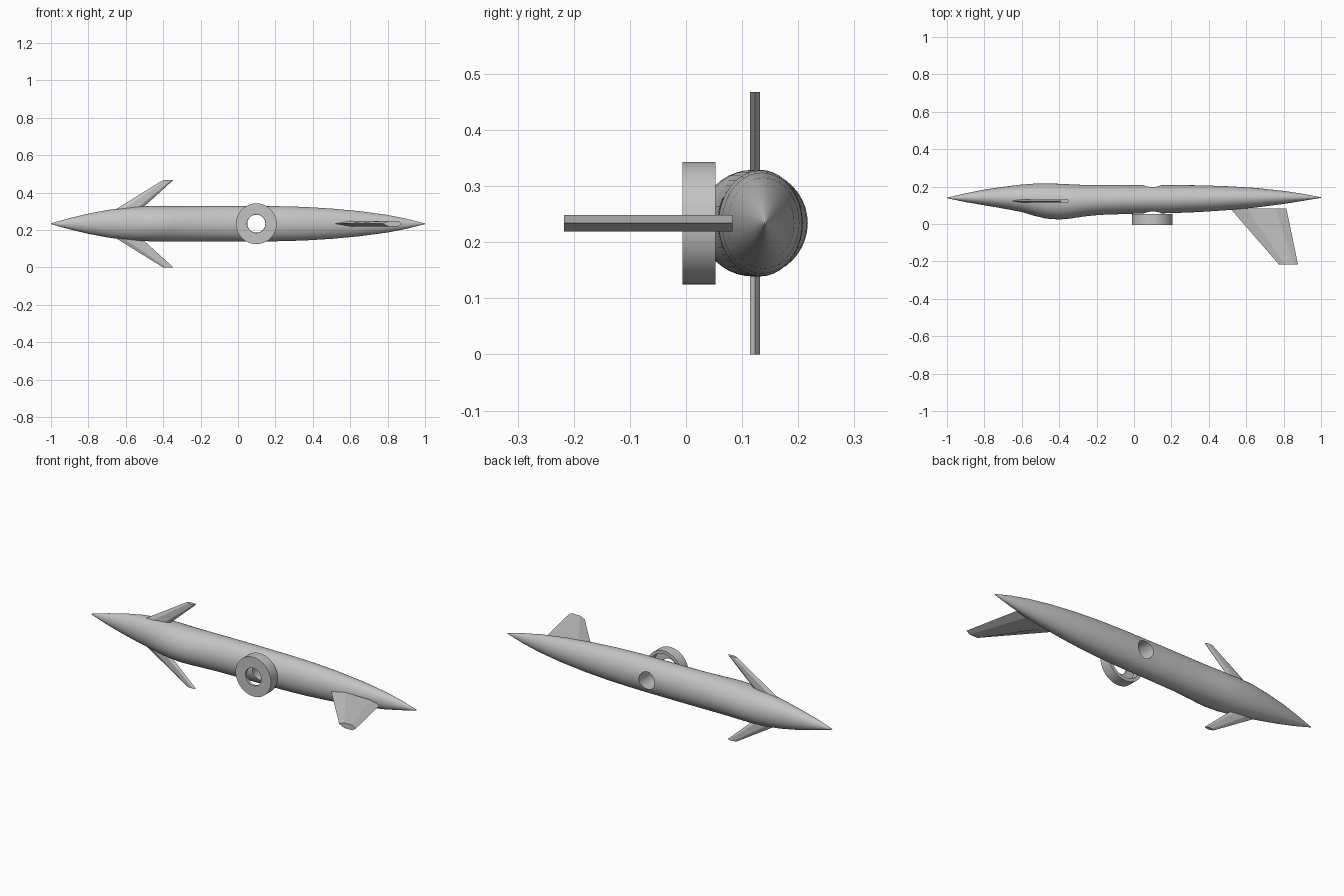
import bpy, bmesh, math
from mathutils import Vector

if "Cube" in bpy.data.objects:
    bpy.data.objects.remove(bpy.data.objects["Cube"])

ZC = 0.234  # height of the body axis

grey = bpy.data.materials.new("light_grey")
grey.diffuse_color = (0.55, 0.55, 0.55, 1)
grey.use_nodes = True
grey.node_tree.nodes["Principled BSDF"].inputs["Base Color"].default_value = grey.diffuse_color


def make(name, verts, faces):
    me = bpy.data.meshes.new(name)
    me.from_pydata(verts, [], faces)
    bm = bmesh.new()
    bm.from_mesh(me)
    bmesh.ops.recalc_face_normals(bm, faces=bm.faces)
    bm.to_mesh(me)
    bm.free()
    me.materials.append(grey)
    ob = bpy.data.objects.new(name, me)
    bpy.context.collection.objects.link(ob)
    return ob


def activate(ob):
    bpy.ops.object.select_all(action='DESELECT')
    ob.select_set(True)
    bpy.context.view_layer.objects.active = ob


def smooth(ob):
    activate(ob)
    bpy.ops.object.shade_smooth_by_angle(angle=math.radians(30))


def bridge(rings, closed=False):
    """Quads between rings of points, with caps unless closed in a loop."""
    n = len(rings[0])
    verts = [p for r in rings for p in r]
    faces = []
    for k in range(len(rings) if closed else len(rings) - 1):
        a, b = k * n, (k + 1) % len(rings) * n
        faces += [(a + i, a + (i + 1) % n, b + (i + 1) % n, b + i) for i in range(n)]
    if not closed:
        faces += [tuple(range(n)), tuple(range(len(verts) - n, len(verts)))]
    return verts, faces


# body: stations of x, front y, back y, half height
stations = [
    (-1.0, 0.138, 0.141, 0.002), (-0.9, 0.117, 0.164, 0.030), (-0.8, 0.100, 0.184, 0.054),
    (-0.7, 0.083, 0.199, 0.073), (-0.6, 0.064, 0.211, 0.087), (-0.53, 0.043, 0.216, 0.092),
    (-0.47, 0.029, 0.217, 0.094), (-0.4, 0.024, 0.215, 0.095), (-0.34, 0.029, 0.212, 0.095),
    (-0.27, 0.040, 0.209, 0.095), (-0.18, 0.049, 0.208, 0.095), (0.0, 0.055, 0.208, 0.095),
    (0.2, 0.058, 0.208, 0.094), (0.35, 0.064, 0.207, 0.090), (0.5, 0.074, 0.202, 0.081),
    (0.65, 0.088, 0.193, 0.067), (0.8, 0.107, 0.177, 0.047), (0.9, 0.123, 0.162, 0.027),
    (1.0, 0.140, 0.143, 0.002)]
N = 40
rings = []
for x, y0, y1, h in stations:
    rings.append([(x, (y0 + y1) / 2 + (y1 - y0) / 2 * math.cos(2 * math.pi * i / N),
                   ZC + h * math.sin(2 * math.pi * i / N)) for i in range(N)])
body = make("body", *bridge(rings))


def lathe(profile, n=40):
    """Rings of (radius, y) around the cross hole axis."""
    return [[(0.098 + r * math.cos(2 * math.pi * i / n), y,
              ZC + r * math.sin(2 * math.pi * i / n)) for i in range(n)] for r, y in profile]


# round hole straight through the body
cutter = make("hole_cutter", *bridge(lathe([(0.048, -0.1), (0.048, 0.4)])))
cutter.hide_render = True
mod = body.modifiers.new("hole", 'BOOLEAN')
mod.operation = 'DIFFERENCE'
mod.solver = 'EXACT'
mod.object = cutter
activate(body)
bpy.ops.object.modifier_apply(modifier="hole")
bpy.data.objects.remove(cutter)
smooth(body)

# ring: shallow cup with a hole in its front face
ring = make("front_ring", *bridge(lathe([
    (0.049, -0.006), (0.109, -0.006), (0.109, 0.053),
    (0.092, 0.053), (0.092, 0.008), (0.049, 0.008)]), closed=True))
smooth(ring)


# fins: six sided section with sharp leading and trailing edges
def fin(name, root, tip, half, normal):
    """root and tip are (leading point, trailing point)."""
    nrm = Vector(normal) * half
    sections = []
    for a, b in (root, tip):
        a, b = Vector(a), Vector(b)
        f, r = a.lerp(b, 0.3), a.lerp(b, 0.8)
        sections.append([a, f + nrm, r + nrm, b, r - nrm, f - nrm])
    return make(name, *bridge(sections))


for name, s in (("upper_fin", 1), ("lower_fin", -1)):
    fin(name,
        ((-0.70, 0.123, ZC + s * 0.048), (-0.55, 0.123, ZC + s * 0.048)),
        ((-0.40, 0.123, ZC + s * 0.234), (-0.345, 0.123, ZC + s * 0.234)),
        0.0085, (0, 1, 0))
fin("side_fin",
    ((0.515, 0.083, ZC), (0.815, 0.083, ZC)),
    ((0.775, -0.217, ZC), (0.877, -0.217, ZC)),
    0.0145, (0, 0, 1))
